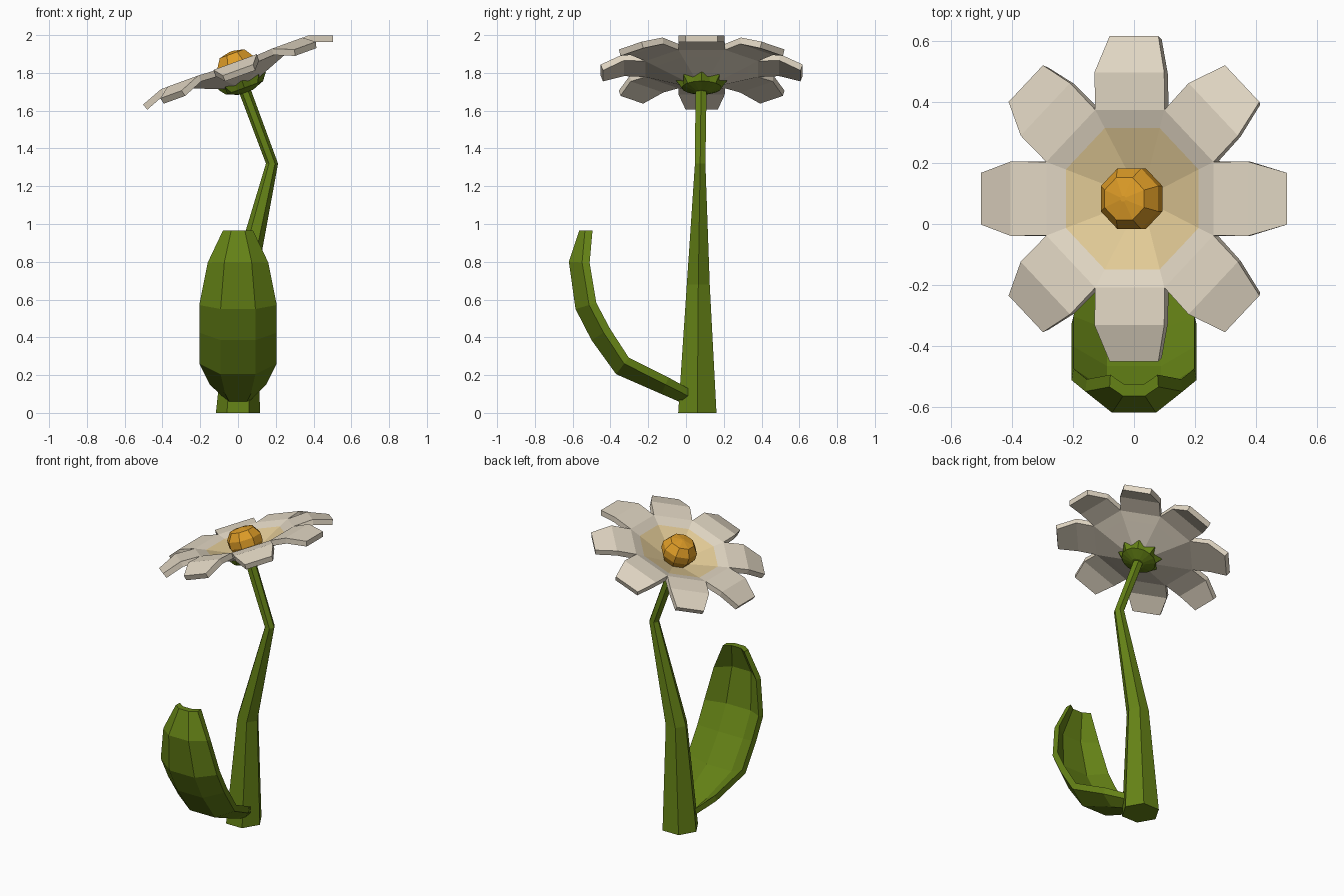
import bpy
import bmesh
from math import sin, cos, pi, radians
from mathutils import Matrix, Vector

if "Cube" in bpy.data.objects:
    bpy.data.objects.remove(bpy.data.objects["Cube"])


def material(name, rgb):
    m = bpy.data.materials.new(name)
    m.diffuse_color = (*rgb, 1)
    m.use_nodes = True
    m.node_tree.nodes["Principled BSDF"].inputs["Base Color"].default_value = m.diffuse_color
    return m


GREEN = material("leaf green", (0.13, 0.225, 0.008))
CREAM = material("petal cream", (0.76, 0.68, 0.55))
PALE = material("pale yellow", (0.77, 0.60, 0.31))
AMBER = material("amber centre", (0.72, 0.33, 0.02))

# Frame of the tilted flower head
HEAD = Matrix.Translation((0, 0.083, 1.815)) @ Matrix.Rotation(radians(-20), 4, 'Y')


def finish(name, bm, mats, fix=True):
    if fix:
        bmesh.ops.recalc_face_normals(bm, faces=bm.faces)
    me = bpy.data.meshes.new(name)
    bm.to_mesh(me)
    bm.free()
    for m in mats:
        me.materials.append(m)
    ob = bpy.data.objects.new(name, me)
    bpy.context.collection.objects.link(ob)
    return ob


def loft(name, rings, mat):
    """Skin a list of equal-length closed rings and cap both ends."""
    bm = bmesh.new()
    vs = [[bm.verts.new(p) for p in r] for r in rings]
    n = len(vs[0])
    for a, b in zip(vs, vs[1:]):
        for i in range(n):
            j = (i + 1) % n
            bm.faces.new((a[i], a[j], b[j], b[i]))
    bm.faces.new(vs[0])
    bm.faces.new(vs[-1])
    return finish(name, bm, [mat])


def circle(r, n, h=0.0, phase=0.0, r2=None):
    """Ring of n points; r2 gives every second point another radius."""
    out = []
    for i in range(n):
        a = 2 * pi * i / n + phase
        rad = r2 if (r2 is not None and i % 2) else r
        out.append(Vector((rad * cos(a), rad * sin(a), h)))
    return out


# Stem: tapering hexagonal tube along a bent path (x, y, z, radius)
path = [(0, .06, 0, .117), (.025, .065, .68, .07), (.18, .075, 1.32, .032), (.025, .08, 1.735, .034)]
loft("stem", [[p + Vector((x, y, z)) for p in circle(r, 6)] for x, y, z, r in path], GREEN)

# Leaf: cupped, thick cross-section swept up an arc (y, z, half width, cup depth)
arc = [(.02, .035, .08, .05), (-.13, .10, .15, .055), (-.37, .205, .205, .07), (-.50, .385, .205, .075),
       (-.585, .55, .205, .075), (-.62, .80, .16, .07), (-.565, .965, .08, .03)]
rings = []
for i, (y, z, w, cup) in enumerate(arc):
    a, b = arc[max(i - 1, 0)], arc[min(i + 1, len(arc) - 1)]
    t = Vector((0, b[0] - a[0], b[1] - a[1])).normalized()
    inward = Vector((0, t.z, -t.y))
    if i == len(arc) - 1:
        inward = Vector((0, 1, 0))
    elif i == 0:
        inward = Vector((0, 0, 1))
    c = Vector((0, y, z))
    section = [(-w, cup), (-w * .45, 0), (w * .45, 0), (w, cup)]
    ring = [c + Vector((x, 0, 0)) + inward * d for x, d in section]
    ring += [c + Vector((x * .97, 0, 0)) + inward * (d + .04) for x, d in reversed(section)]
    rings.append(ring)
loft("leaf", rings, GREEN)

# Petals: one dished sheet with eight drooping petals, thickened downwards
bm = bmesh.new()
k = 1 / cos(pi / 8)
centre = bm.verts.new((0, 0, -.075))
inner = [bm.verts.new(p) for p in circle(.232 * k, 8, .017, -pi / 8)]
outer = [bm.verts.new(p) for p in circle(.292 * k, 8, .04, -pi / 8)]
for i in range(8):
    j = (i + 1) % 8
    bm.faces.new((centre, inner[i], inner[j])).material_index = 0
    rot = Matrix.Rotation(i * pi / 4, 3, 'Z')
    prev = (outer[i], outer[j])
    faces = [bm.faces.new((inner[i], outer[i], outer[j], inner[j]))]
    for r, w, h in ((.415, .122, .045), (.535, .085, 0)):
        nxt = [bm.verts.new(rot @ Vector((r, s * w, h))) for s in (-1, 1)]
        faces.append(bm.faces.new((prev[0], nxt[0], nxt[1], prev[1])))
        prev = nxt
    for f in faces:
        f.material_index = 1
petals = finish("petals", bm, [PALE, CREAM], fix=False)
petals.matrix_world = HEAD
mod = petals.modifiers.new("thickness", 'SOLIDIFY')
mod.thickness = .035
mod.offset = -1
mod.material_offset = 1  # underside is all cream

# Flower centre: faceted eight-sided button
button = loft("flower_centre", [circle(r, 8, h, pi / 8) for r, h in
                                ((.075, -.06), (.108, 0), (.108, .045), (.075, .092), (.01, .105))], AMBER)
button.matrix_world = HEAD

# Calyx: small toothed cup under the petals
calyx = loft("calyx", [circle(.04, 16, -.125), circle(.105, 16, -.10),
                       circle(.135, 16, -.06, 0, .105), circle(.05, 16, -.07)], GREEN)
calyx.matrix_world = HEAD
